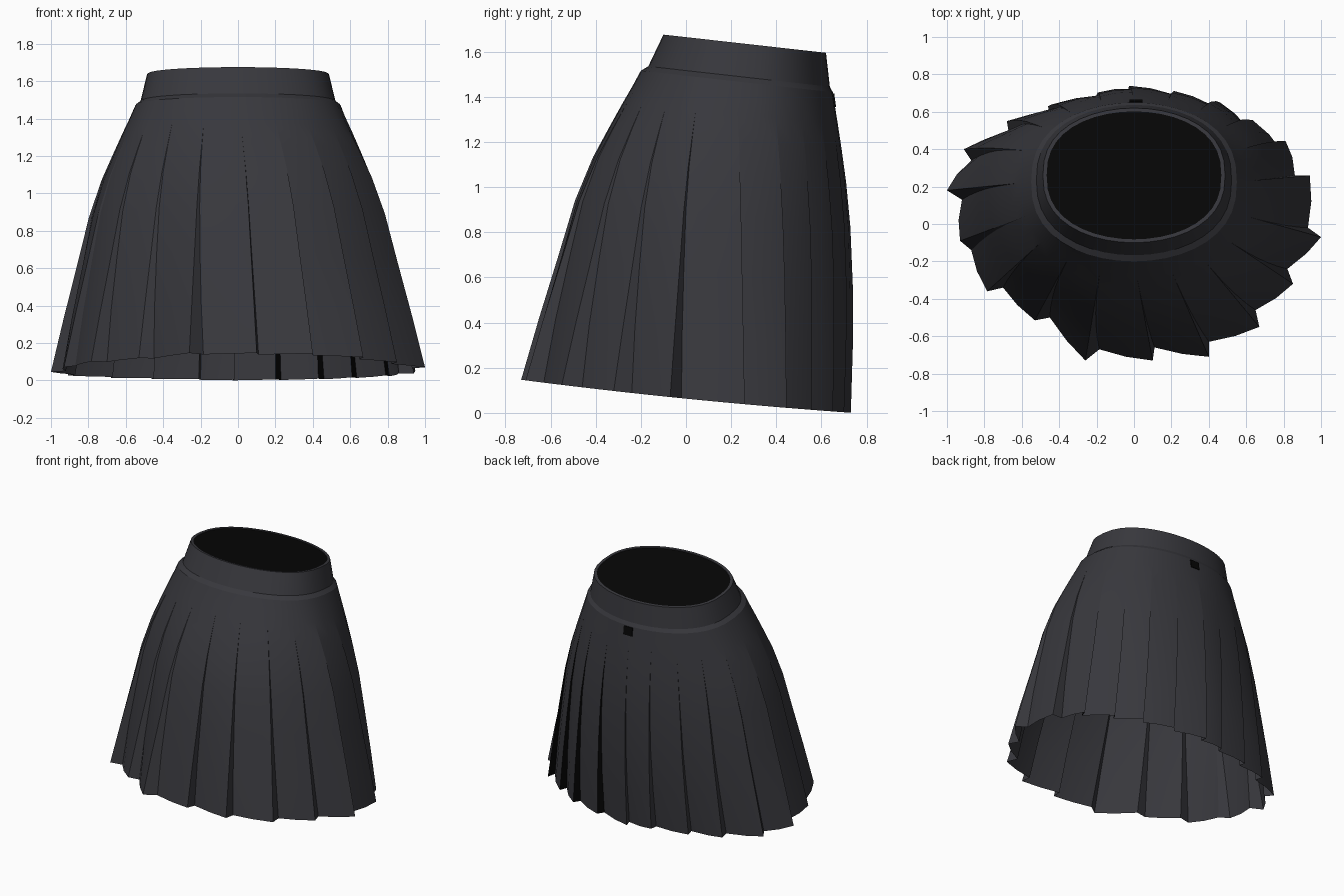
import bpy, bmesh
from math import sin, cos, pi, radians, copysign
from mathutils import Vector

cube = bpy.data.objects.get("Cube")
if cube:
    bpy.data.objects.remove(cube)


def material(name, rgb):
    m = bpy.data.materials.new(name)
    m.use_nodes = True
    m.diffuse_color = (*rgb, 1)
    m.node_tree.nodes["Principled BSDF"].inputs["Base Color"].default_value = (*rgb, 1)
    return m


cloth = material("charcoal_cloth", (0.039, 0.039, 0.046))
black = material("black_lining", (0.0018, 0.0018, 0.0018))


def waist_point(angle, rx, ry, cy, height):
    """Point on a slightly squared oval in a plane that drops toward the back."""
    s = sin(angle)
    y = cy + ry * copysign(abs(s) ** 0.82, s)
    return Vector((rx * cos(angle), y, height - 0.112 * y))


def loft(name, rings, mats, cap=False, rule=None):
    """Skin a stack of closed rings, listed from top to bottom."""
    bm = bmesh.new()
    rows = [[bm.verts.new(p) for p in ring] for ring in rings]
    n = len(rows[0])
    for a, b in zip(rows, rows[1:]):
        for i in range(n):
            j = (i + 1) % n
            f = bm.faces.new((a[i], b[i], b[j], a[j]))
            f.material_index = rule(i) if rule else 0
    if cap:
        bm.faces.new(rows[0])
    bmesh.ops.remove_doubles(bm, verts=bm.verts, dist=0.0005)
    mesh = bpy.data.meshes.new(name)
    bm.to_mesh(mesh)
    bm.free()
    ob = bpy.data.objects.new(name, mesh)
    bpy.context.collection.objects.link(ob)
    for m in mats:
        mesh.materials.append(m)
    bpy.ops.object.select_all(action="DESELECT")
    ob.select_set(True)
    bpy.context.view_layer.objects.active = ob
    bpy.ops.object.shade_smooth_by_angle(angle=radians(18))
    return ob


# Hem plan, counter-clockwise from the front: outer fold, then inner fold
HEM = [
    (.10, -.73, .11, -.66), (.40, -.71, .40, -.63), (.67, -.55, .65, -.46),
    (.85, -.32, .82, -.24), (1.0, -.07, .93, -.02), (.94, .26, .86, .26),
    (.81, .445, .79, .39), (.635, .555, .61, .51), (.46, .65, .43, .61),
    (.23, .70, .20, .66), (-.03, .73, -.02, .685), (-.20, .69, -.21, .645),
    (-.46, .63, -.45, .58), (-.68, .55, -.67, .49), (-.91, .40, -.87, .34),
    (-1.0, .18, -.92, .13), (-.93, -.09, -.87, -.14), (-.785, -.36, -.70, -.34),
    (-.53, -.515, -.45, -.50), (-.26, -.73, -.185, -.67),
]
PLEATS = len(HEM)
# Drop along the skirt and matching flare
FLARE = [(0, 0), (.05, .07), (.1, .145), (.18, .26), (.28, .40),
         (.42, .55), (.6, .69), (.8, .85), (1, 1)]


def skirt_point(angle, hem_xy, t, s):
    top = waist_point(angle, .55, .425, .225, 1.493)
    p = top.lerp(Vector((*hem_xy, 0)), s)
    p.y += 0.035 * sin(pi * t) * max(0, sin(angle))
    y = hem_xy[1]
    hem_z = 0.063 - 0.1 * y + 0.02 * y * y
    p.z = top.z * (1 - t) + hem_z * t
    return p


def skirt_ring(t, s):
    ring = []
    opening = max(0, (t - .1) / .9)
    for k, (tx, ty, ix, iy) in enumerate(HEM):
        a = -pi / 2 + 2 * pi * k / PLEATS
        tip, inner = Vector((tx, ty)), Vector((ix, iy))
        following = Vector(HEM[(k + 1) % PLEATS][:2])
        outer_p = skirt_point(a, tip, t, s)
        inner_p = outer_p.lerp(skirt_point(a, inner, t, s), opening)
        middle = (tip.lerp(inner, opening) + following) * 0.507
        ring += [outer_p, inner_p, skirt_point(a + pi / PLEATS, middle, t, s)]
    return ring


def plain_ring(rx, ry, cy, height):
    """Oval matching the pleat layout, with doubled points at each fold."""
    step = 2 * pi / PLEATS
    return [waist_point(-pi / 2 + step * (k + d), rx, ry, cy, height)
            for k in range(PLEATS) for d in (0, 0, .5)]


# Waistband and pleats in one shell; a few back folds show the dark lining
waistband = [plain_ring(.467, .342, .26, 1.655), plain_ring(.467, .342, .26, 1.664),
             plain_ring(.487, .36, .26, 1.664), plain_ring(.522, .402, .235, 1.516)]
loft("pleated_skirt", waistband + [skirt_ring(t, s) for t, s in FLARE],
     [cloth, black],
     rule=lambda i: int(i % 3 == 0 and i // 3 in (6, 7, 8, 9)))

# Dark panel closing the waist opening
loft("waist_lining",
     [plain_ring(.467, .342, .26, 1.659), plain_ring(.467, .342, .26, 1.655)],
     [black], cap=True)

# Small fastener plate at the centre back
bpy.ops.mesh.primitive_cube_add(size=1, location=(.01, .656, 1.385))
plate = bpy.context.object
plate.name = "back_fastener"
plate.scale = (.07, .009, .06)
plate.rotation_euler.x = radians(8)
plate.data.materials.append(black)
